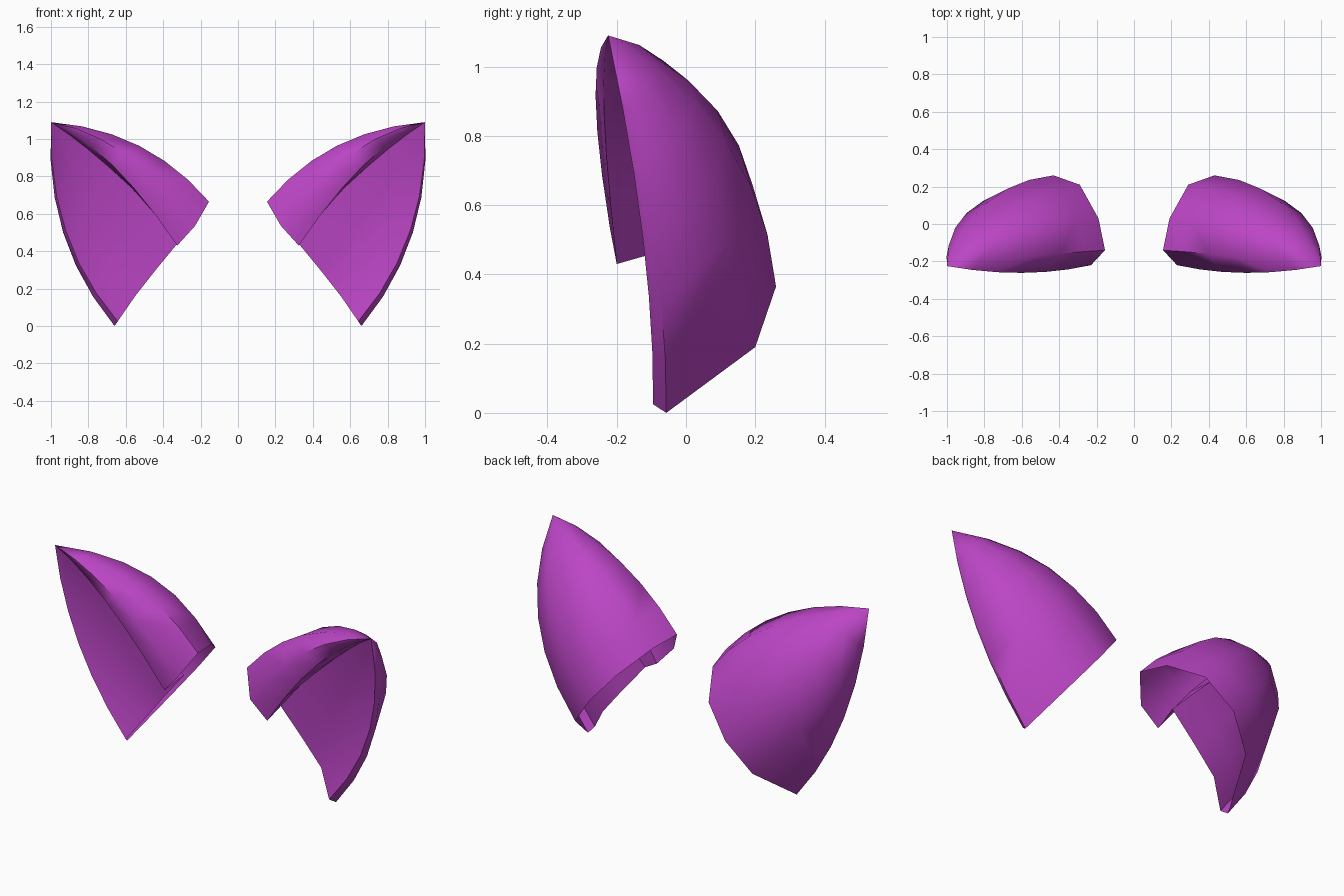
import bpy, bmesh, math
from mathutils import Vector

if "Cube" in bpy.data.objects:
    bpy.data.objects.remove(bpy.data.objects["Cube"])

TIP = Vector((1.0, -0.225, 1.09))
STEPS = 6

# Rails of one ear: open base point, bend control point (all run to the tip)
RAILS = [
    ((.66, -.057, .00), (1.04, -.05, .455)),   # outer edge
    ((.56, .20, .19), (1.01, .13, .64)),       # back
    ((.43, .26, .365), (.845, .22, .83)),
    ((.29, .21, .53), (.635, .19, .935)),
    ((.19, .03, .64), (.485, .075, 1.035)),
    ((.155, -.14, .665), (.48, -.16, 1.05)),   # inner edge
    ((.23, -.22, .535), (.585, -.30, 1.02)),   # folded front flap
    ((.325, -.20, .43), (.68, -.26, .96)),
    ((.30, -.06, .47), (.73, -.06, .92)),      # valley behind the flap
    ((.44, -.045, .30), (.84, -.05, .745)),    # front panel
    ((.55, -.035, .16), (.95, -.05, .60)),
    ((.643, -.095, .025), (1.02, -.09, .46)),  # front lip
]


def rail_point(base, bend, t):
    return Vector(base) * (1 - t) ** 2 + Vector(bend) * 2 * t * (1 - t) + TIP * t * t


# Fur colour
mat = bpy.data.materials.new("purple_fur")
mat.diffuse_color = (0.50, 0.06, 0.56, 1)
mat.use_nodes = True
mat.node_tree.nodes["Principled BSDF"].inputs["Base Color"].default_value = mat.diffuse_color


def make_ear(name, side):
    bm = bmesh.new()
    rings = []
    for i in range(STEPS):
        pts = [rail_point(b, c, i / STEPS) for b, c in RAILS]
        rings.append([bm.verts.new((p.x * side, p.y, p.z)) for p in pts])
    tip = bm.verts.new((TIP.x * side, TIP.y, TIP.z))
    n = len(RAILS)
    # Walls, base left open
    for lo, hi in zip(rings, rings[1:]):
        for j in range(n):
            k = (j + 1) % n
            bm.faces.new((lo[j], lo[k], hi[k], hi[j]))
    # Pointed end
    for j in range(n):
        bm.faces.new((rings[-1][j], rings[-1][(j + 1) % n], tip))
    # Face outwards: the first wall lies on the back outer side
    bm.normal_update()
    bm.faces.ensure_lookup_table()
    if bm.faces[1].normal.y < 0:
        bmesh.ops.reverse_faces(bm, faces=bm.faces[:])
    me = bpy.data.meshes.new(name)
    bm.to_mesh(me)
    bm.free()
    me.materials.append(mat)
    ob = bpy.data.objects.new(name, me)
    bpy.context.collection.objects.link(ob)
    bpy.ops.object.select_all(action='DESELECT')
    ob.select_set(True)
    bpy.context.view_layer.objects.active = ob
    bpy.ops.object.shade_smooth_by_angle(angle=math.radians(60))


make_ear("right_ear", 1)
make_ear("left_ear", -1)
